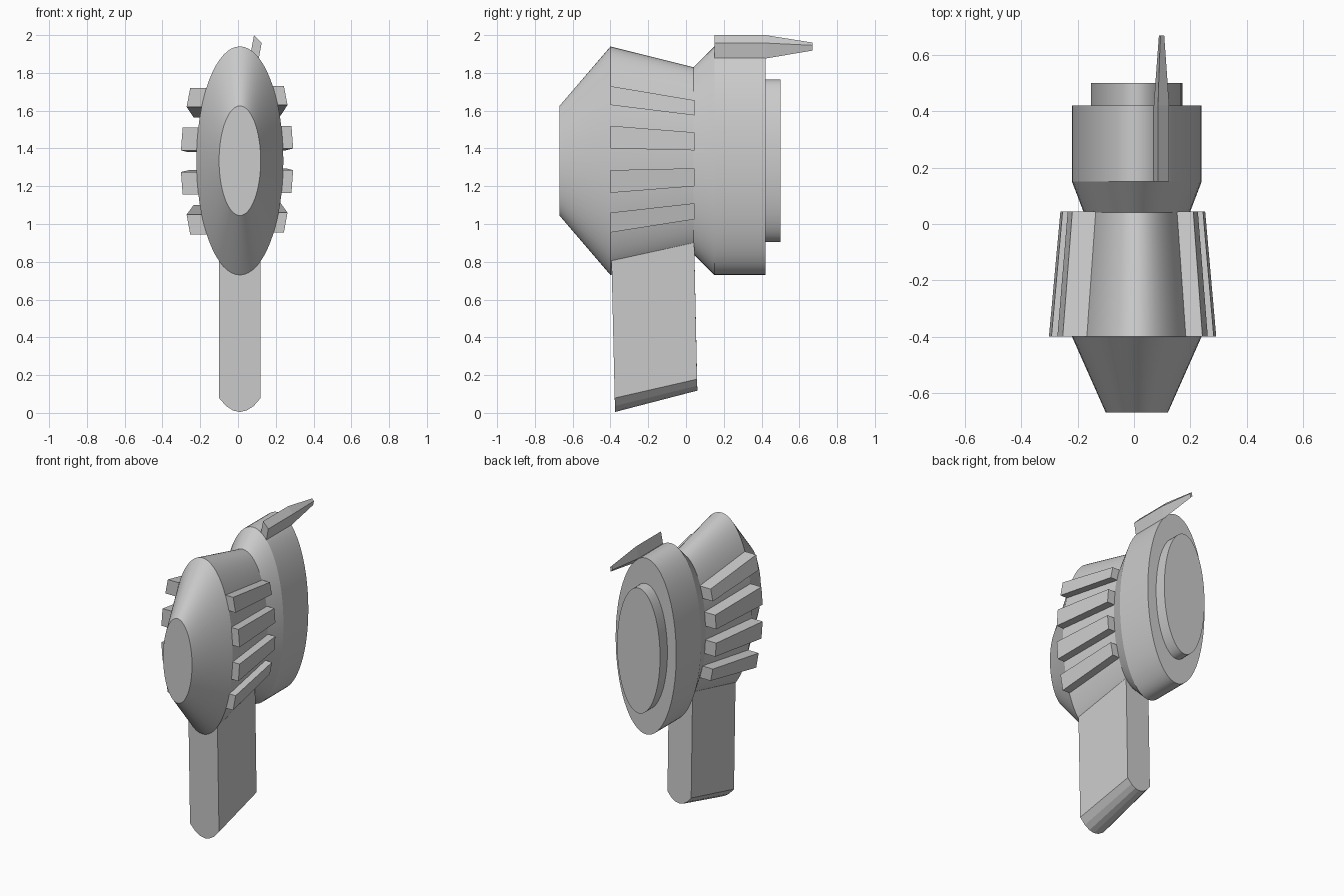
import bpy, bmesh
from math import sin, cos, pi, sqrt, radians

if "Cube" in bpy.data.objects:
    bpy.data.objects.remove(bpy.data.objects["Cube"])

CX, CZ = 0.01, 1.335   # axis of the elliptical body


def loft(name, sections, smooth=None):
    """Bridge closed sections (equal point counts) and cap both ends."""
    bm = bmesh.new()
    rings = [[bm.verts.new(p) for p in s] for s in sections]
    n = len(rings[0])
    for a, b in zip(rings, rings[1:]):
        for i in range(n):
            j = (i + 1) % n
            bm.faces.new((a[i], a[j], b[j], b[i]))
    bm.faces.new(rings[0])
    bm.faces.new(rings[-1])
    bmesh.ops.recalc_face_normals(bm, faces=bm.faces)
    mesh = bpy.data.meshes.new(name)
    bm.to_mesh(mesh)
    bm.free()
    ob = bpy.data.objects.new(name, mesh)
    bpy.context.collection.objects.link(ob)
    if smooth:
        bpy.ops.object.select_all(action='DESELECT')
        ob.select_set(True)
        bpy.context.view_layer.objects.active = ob
        bpy.ops.object.shade_smooth_by_angle(angle=radians(smooth))
    return ob


def ellipse(y, rx, rz, n=64):
    return [(CX + rx * cos(2 * pi * i / n), y, CZ + rz * sin(2 * pi * i / n))
            for i in range(n)]


# Body: nose cone, tapered barrel, narrow neck, rear drum
loft("body", [ellipse(-0.67, 0.11, 0.29), ellipse(-0.40, 0.23, 0.605),
              ellipse(0.04, 0.188, 0.495), ellipse(0.15, 0.23, 0.605),
              ellipse(0.42, 0.23, 0.605)], 18)

# Raised disc on the back of the drum
loft("rear_disc", [ellipse(0.41, 0.163, 0.43), ellipse(0.50, 0.163, 0.43)], 18)


# Handle: straight sides with a rounded, slanted lower end
def handle_section(hw, rx, rz, drop, y_low, y_high, z_top=1.05, steps=6):
    pts = [(CX - hw, z_top)]
    for i in range(steps + 1):
        x = -hw + 2 * hw * i / steps
        pts.append((CX + x, CZ - drop - rz * sqrt(1 - (x / rx) ** 2)))
    pts.append((CX + hw, z_top))
    z_low = CZ - drop - rz
    z_join = CZ - rz
    return [(x, y_low + (y_high - y_low) * min(1, (z - z_low) / (z_join - z_low)), z)
            for x, z in pts]


loft("handle", [handle_section(0.11, 0.23, 0.605, 0.725, -0.375, -0.40),
                handle_section(0.09, 0.188, 0.495, 0.722, 0.06, 0.04)])

# Side fins: front (z low, z high), rear (z low, z high), outer x (low, high)
fins = [((1.63, 1.73), (1.575, 1.655), (0.262, 0.243)),
        ((1.40, 1.52), (1.39, 1.485), (0.292, 0.283)),
        ((1.165, 1.285), (1.20, 1.295), (0.283, 0.292)),
        ((0.955, 1.06), (1.025, 1.11), (0.243, 0.262))]
for side, label, dx, dz in ((1, "right", 0, 0), (-1, "left", 0.01, -0.01)):
    for k, (front, rear, outer) in enumerate(fins, 1):
        secs = []
        for y, (lo, hi), s in ((-0.40, front, 1.0), (0.045, rear, 0.865)):
            xl, xh = (outer[0] + dx) * s, (outer[1] + dx) * s
            secs.append([(side * 0.1, y, lo + dz), (side * xl, y, lo + dz),
                         (side * xh, y, hi + dz), (side * 0.1, y, hi + dz)])
        loft(f"{label}_fin_{k}", secs)

# Pointed blade on top of the drum
blade = [(-0.013, 0.06), (0.027, 0.018), (0.012, -0.064), (-0.028, -0.02)]
loft("top_blade", [[(0.098 + x * s, y, 1.94 + z * s) for x, z in blade]
                   for y, s in ((0.15, 1), (0.42, 1), (0.67, 0.34))])
